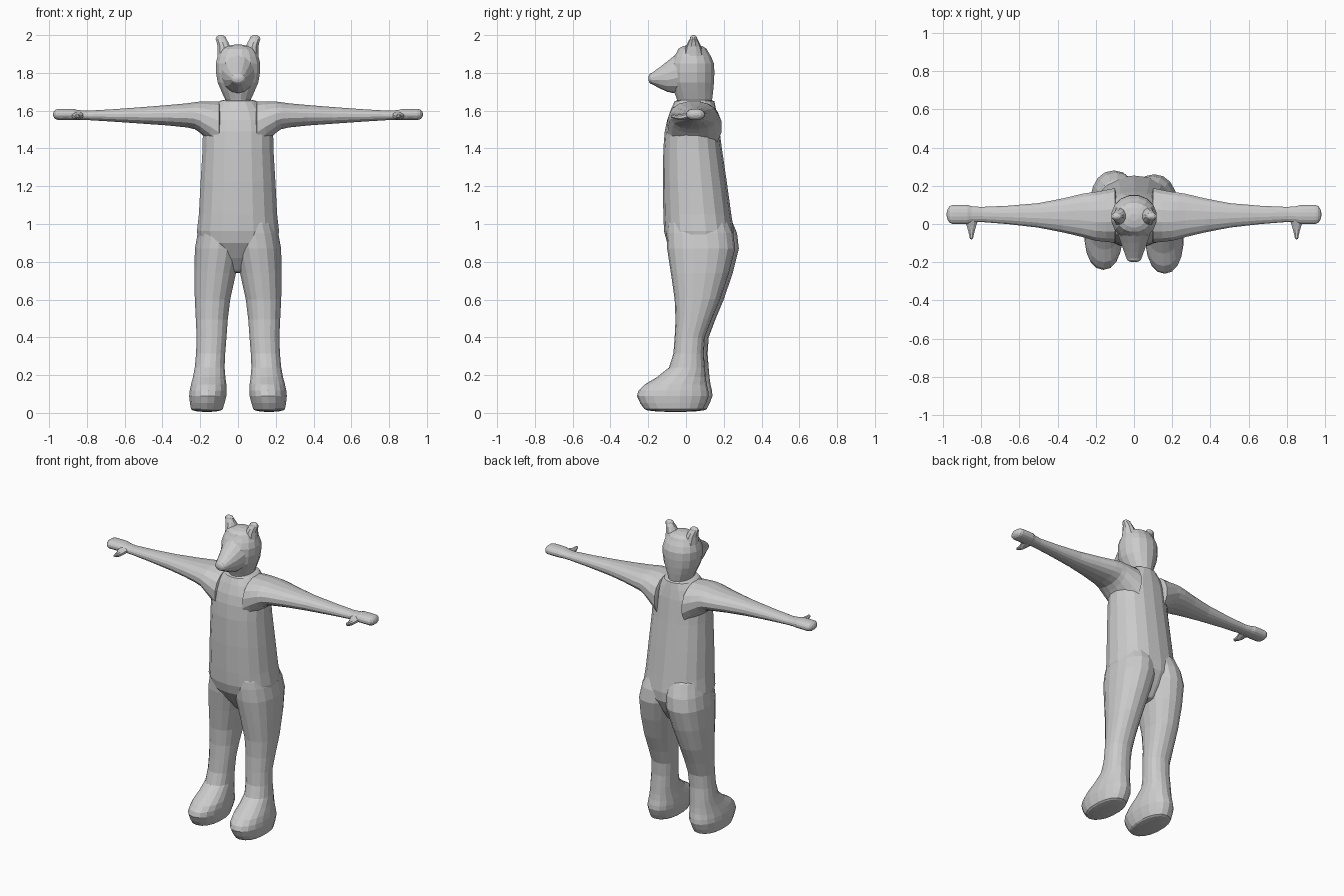
import bpy
import bmesh
from math import cos, sin, pi, copysign

cube = bpy.data.objects.get("Cube")
if cube:
    bpy.data.objects.remove(cube, do_unlink=True)

GREY = (.6, .6, .6, 1)
material = bpy.data.materials.new("plain grey")
material.use_nodes = True
material.diffuse_color = GREY
shader = material.node_tree.nodes["Principled BSDF"]
shader.inputs["Base Color"].default_value = GREY


def refine(rings):
    """Insert a smoothly interpolated ring between each neighbouring pair."""
    result = []
    last = len(rings) - 1
    for i in range(last):
        here, following = rings[i], rings[i + 1]
        before, after = rings[max(i - 1, 0)], rings[min(i + 2, last)]
        middle = [(9 * (b + c) - a - d) / 16
                  for a, b, c, d in zip(before, here, following, after)]
        result += [here, middle]
    return result + [rings[-1]]


def dome(ring, depth):
    """Rings that close an end with a rounded cap of the given signed depth."""
    position, left, right, low, high = ring
    caps = []
    for step in range(1, 4):
        angle = step * pi / 7
        inset = (1 - cos(angle)) / 2
        across, along = inset * (right - left), inset * (high - low)
        caps.append((position + depth * sin(angle), left + across, right - across,
                     low + along, high - along))
    return caps


def place(axis, position, first, second):
    """Turn a ring point into x, y, z for a loft running along the axis."""
    if axis == "x":
        return position, first, second
    if axis == "y":
        return first, position, second
    return first, second, position


def loft(name, axis, rings, start, end, sides=16, power=2.2, side=1, back=0):
    """Skin rings (position, two limits across, two limits along), with domed ends."""
    rings = refine(rings)
    rings = dome(rings[0], -start)[::-1] + rings + dome(rings[-1], end)
    bm = bmesh.new()
    loops = []
    for position, left, right, low, high in rings:
        loop = []
        for k in range(sides):
            angle = 2 * pi * (k + .5) / sides
            u, v = (copysign(abs(f) ** (2 / power), f) for f in (cos(angle), sin(angle)))
            first = (left + right + u * (right - left)) / 2
            second = (low + high + v * (high - low)) / 2
            x, y, z = place(axis, position, first, second)
            loop.append(bm.verts.new((side * x, y + back, z)))
        loops.append(loop)
    for lower, upper in zip(loops, loops[1:]):
        for k in range(sides):
            n = (k + 1) % sides
            bm.faces.new((lower[k], lower[n], upper[n], upper[k]))
    bm.faces.new(loops[0])
    bm.faces.new(loops[-1])
    bmesh.ops.recalc_face_normals(bm, faces=bm.faces)
    mesh = bpy.data.meshes.new(name)
    bm.to_mesh(mesh)
    bm.free()
    mesh.materials.append(material)
    bpy.context.collection.objects.link(bpy.data.objects.new(name, mesh))


def centred(rings):
    """Expand (position, half width, limits) into rings mirrored about x = 0."""
    return [(position, -half, half, low, high) for position, half, low, high in rings]


# Torso, from crotch to collar
torso = centred([
    (.76, .06, 0, .17),
    (.9, .21, -.1, .25),
    (1.05, .21, -.12, .24),
    (1.4, .19, -.12, .19),
    (1.55, .18, -.1, .17),
    (1.65, .1, -.06, .15)])
loft("torso", "z", torso, .02, .01, sides=18)

# Leg and foot in one skin, from sole to hip
leg = [
    (.02, .08, .25, -.22, .09),
    (.09, .06, .26, -.26, .12),
    (.15, .06, .25, -.22, .11),
    (.24, .07, .23, -.09, .1),
    (.4, .06, .22, -.06, .1),
    (.6, .04, .23, -.06, .18),
    (.87, -.02, .23, -.1, .26),
    (1, -.03, .2, -.1, .23)]

# Arm flaring into the armpit, ending in a flat mitten hand
arm = [
    (.1, -.1, .19, 1.38, 1.65),
    (.2, -.09, .17, 1.48, 1.65),
    (.27, -.07, .16, 1.51, 1.64),
    (.5, -.02, .11, 1.53, 1.62),
    (.8, .01, .09, 1.55, 1.6),
    (.87, 0, .1, 1.55, 1.61),
    (.95, 0, .1, 1.55, 1.61)]

thumb = [
    (-.07, .84, .86, 1.56, 1.58),
    (-.03, .83, .87, 1.55, 1.58),
    (.03, .81, .89, 1.56, 1.6)]

ear = [
    (1.87, .03, .11, -.02, .1),
    (1.94, .04, .11, 0, .08),
    (1.98, .06, .12, .02, .06)]

# Paired limbs and ears; the right leg stands slightly further back
for label, side in (("left", 1), ("right", -1)):
    loft(label + "_leg", "z", leg, .015, .08, sides=18, side=side, back=.01 - side * .01)
    loft(label + "_arm", "x", arm, .01, .03, side=side)
    loft(label + "_thumb", "y", thumb, .01, .01, sides=8, side=side)
    loft(label + "_ear", "z", ear, .01, .02, sides=10, power=2, side=side)

# Head on a narrow neck
head = centred([
    (1.6, .07, -.04, .13),
    (1.66, .07, -.05, .14),
    (1.75, .11, -.08, .15),
    (1.85, .12, -.08, .15),
    (1.91, .1, -.05, .12)])
loft("head", "z", head, .01, .04, power=2.1)

# Tapered snout
snout = centred([
    (-.18, .04, 1.74, 1.8),
    (-.1, .07, 1.7, 1.86),
    (-.04, .09, 1.69, 1.91)])
loft("snout", "y", snout, .02, .03, sides=14, power=2)
